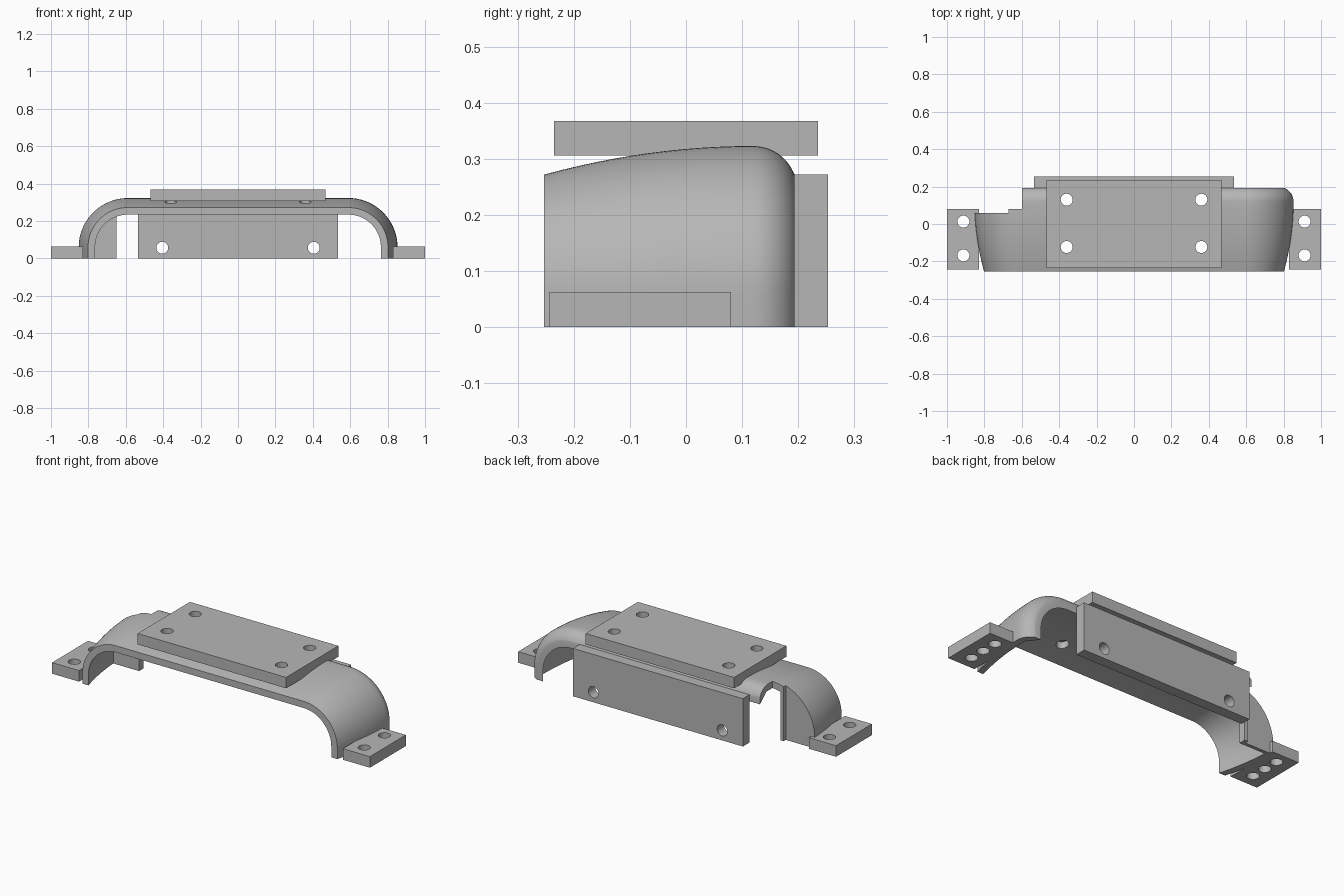
import bpy
import bmesh
from math import sin, cos, pi, sqrt, radians, acos
from mathutils import Matrix, Vector

cube = bpy.data.objects.get("Cube")
if cube:
    bpy.data.objects.remove(cube, do_unlink=True)

grey = bpy.data.materials.new("plain grey")
grey.use_nodes = True
COLOUR = (0.47, 0.47, 0.47, 1)
grey.diffuse_color = COLOUR
grey.node_tree.nodes["Principled BSDF"].inputs["Base Color"].default_value = COLOUR

HOLE = 0.032           # radius of every screw hole
CX, CZ = 0.59, 0.06    # centre of the bend at each end of the cover
WALL = 0.038


def finish(bm, name):
    bmesh.ops.recalc_face_normals(bm, faces=bm.faces[:])
    mesh = bpy.data.meshes.new(name)
    bm.to_mesh(mesh)
    bm.free()
    mesh.materials.append(grey)
    ob = bpy.data.objects.new(name, mesh)
    bpy.context.collection.objects.link(ob)
    return ob


def add_box(bm, lo, hi):
    lo, hi = Vector(lo), Vector(hi)
    m = Matrix.Translation((lo + hi) / 2) @ Matrix.Diagonal((*(hi - lo), 1))
    bmesh.ops.create_cube(bm, size=1, matrix=m)


def box(name, lo, hi):
    bm = bmesh.new()
    add_box(bm, lo, hi)
    return finish(bm, name)


def add_drill(bm, centre, depth, turn=0):
    m = Matrix.Translation(centre) @ Matrix.Rotation(turn, 4, 'X')
    bmesh.ops.create_cone(bm, cap_ends=True, segments=32, radius1=HOLE,
                          radius2=HOLE, depth=depth, matrix=m)


def cut(ob, bm):
    """Subtract the shapes in bm from ob."""
    cutter = finish(bm, "cutter")
    cutter.hide_render = True
    mod = ob.modifiers.new("cut", 'BOOLEAN')
    mod.operation, mod.solver, mod.object = 'DIFFERENCE', 'EXACT', cutter
    bpy.context.view_layer.objects.active = ob
    bpy.ops.object.modifier_apply(modifier=mod.name)
    bpy.data.objects.remove(cutter, do_unlink=True)


def smooth(ob):
    bpy.ops.object.select_all(action='DESELECT')
    ob.select_set(True)
    bpy.context.view_layer.objects.active = ob
    bpy.ops.object.shade_smooth_by_angle(angle=radians(30))


# Curved cover: wall profile (y, bend radius) swept over the arch
FRONT, CREST, BACK, R_MAX = -0.253, 0.12, 0.193, 0.263


def crown(y):
    return R_MAX - 0.051 * ((CREST - y) / (CREST - FRONT)) ** 2


N = 12
ys = [FRONT + (CREST - FRONT) * i / N for i in range(N + 1)]
outer = [(y, crown(y)) for y in ys]
for i in range(1, 11):
    dy = (BACK - CREST) * sin(pi / 2 * i / 10)
    outer.append((CREST + dy, R_MAX - 0.078 + sqrt(0.078 ** 2 - dy ** 2)))
inner = [(y, crown(y) - WALL) for y in ys]
for i in range(1, 7):
    a = radians(60) * i / 6
    inner.append((CREST + 0.04 * sin(a), R_MAX - WALL - 0.04 * (1 - cos(a))))
inner.append((BACK, outer[-1][1] - WALL))
profile = outer + inner[::-1]


def arch(y, r, steps=24):
    pts = [(-CX - r, y, 0)]
    for side, start in ((-CX, pi), (CX, pi / 2)):
        for i in range(steps + 1):
            a = start - pi / 2 * i / steps
            pts.append((side + r * cos(a), y, CZ + r * sin(a)))
    return pts + [(CX + r, y, 0)]


bm = bmesh.new()
rows = [[bm.verts.new(p) for p in arch(y, r)] for y, r in profile]
for a, b in zip(rows, rows[1:] + rows[:1]):
    for i in range(len(a) - 1):
        bm.faces.new((a[i], a[i + 1], b[i + 1], b[i]))
for end in (0, -1):
    bm.faces.new([row[end] for row in rows])
cover = finish(bm, "curved_cover")

# Stepped notch at the rear right corner
for x, y in ((-0.60, 0.08), (-0.67, 0.06)):
    bm = bmesh.new()
    add_box(bm, (-1.2, y, -0.2), (x, 0.5, 0.6))
    cut(cover, bm)

# Top plate, with screw holes running on through the cover
top = box("top_plate", (-0.467, -0.235, 0.306), (0.467, 0.235, 0.368))
for ob in (top, cover):
    bm = bmesh.new()
    for x in (-0.36, 0.36):
        for y in (-0.123, 0.13):
            add_drill(bm, (x, y, 0.3), 0.3)
    cut(ob, bm)
    smooth(ob)

# Back plate
back = box("back_plate", (-0.535, BACK, 0), (0.535, 0.253, 0.272))
bm = bmesh.new()
for x in (-0.405, 0.405):
    add_drill(bm, (x, 0.22, 0.057), 0.2, pi / 2)
cut(back, bm)
smooth(back)

# Mounting feet: two through holes and a blind one between them
for side, name in ((1, "left_foot"), (-1, "right_foot")):
    x0, x1 = sorted((side * 0.83, side))
    foot = box(name, (x0, -0.243, 0), (x1, 0.08, 0.063))
    bm = bmesh.new()
    for y in (-0.168, 0.013):
        add_drill(bm, (side * 0.912, y, 0.03), 0.2)
    add_drill(bm, (side * 0.912, -0.078, 0), 0.08)
    cut(foot, bm)
    smooth(foot)

# Bulkhead closing the notch, with a lip along its free edge
EDGE, R = -0.65, 0.24
first = acos((EDGE + CX) / R)
section = [(EDGE, 0)]
for i in range(17):
    a = first + (pi - first) * i / 16
    section.append((-CX + R * cos(a), CZ + R * sin(a)))
section.append((-CX - R, 0))
bm = bmesh.new()
face = bm.faces.new([bm.verts.new((x, 0.04, z)) for x, z in section])
ext = bmesh.ops.extrude_face_region(bm, geom=[face])["geom"]
bmesh.ops.translate(bm, vec=(0, 0.02, 0),
                    verts=[v for v in ext if isinstance(v, bmesh.types.BMVert)])
smooth(finish(bm, "bulkhead"))
box("bulkhead_lip", (-0.67, 0.06, 0), (EDGE, 0.08, 0.285))
